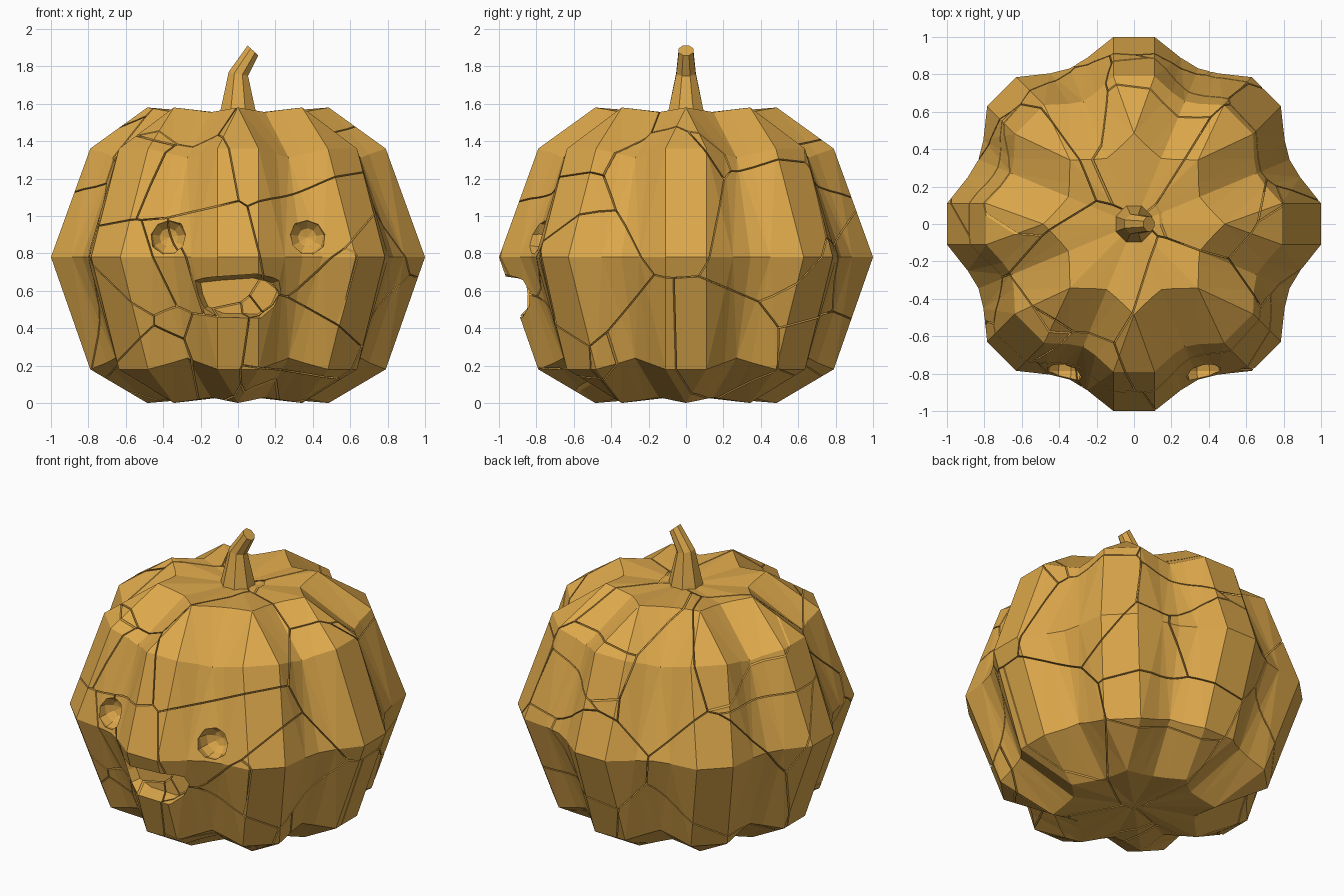
import bpy, bmesh, random
from math import sin, cos, pi
from mathutils import Vector, Matrix

if "Cube" in bpy.data.objects:
    bpy.data.objects.remove(bpy.data.objects["Cube"])

random.seed(11)
mat = bpy.data.materials.new("pumpkin_skin")
mat.diffuse_color = (0.72, 0.39, 0.07, 1)
mat.use_nodes = True
mat.node_tree.nodes["Principled BSDF"].inputs["Base Color"].default_value = mat.diffuse_color


def make(name, bm, coloured=True):
    bmesh.ops.recalc_face_normals(bm, faces=bm.faces[:])
    me = bpy.data.meshes.new(name)
    bm.to_mesh(me)
    bm.free()
    ob = bpy.data.objects.new(name, me)
    bpy.context.collection.objects.link(ob)
    if coloured:
        me.materials.append(mat)
    return ob


def bridge(bm, rings):
    for a, b in zip(rings, rings[1:]):
        n = len(a)
        for i in range(n):
            j = (i + 1) % n
            bm.faces.new((a[i], a[j], b[j], b[i]))


# Ribbed body: ridge radius, ridge half width, ridge z, valley radius, valley z
profile = [(0.485, 0, 0.0, 0.38, 0.03), (0.79, 0.11, 0.18, 0.71, 0.24),
           (1.0, 0.11, 0.78, 0.90, 0.78), (0.79, 0.11, 1.36, 0.71, 1.31),
           (0.485, 0, 1.58, 0.38, 1.555)]
bm = bmesh.new()
rings = []
for r, w, z, vr, vz in profile:
    ridge = Vector((r, w, z))
    valley = Vector((vr * cos(pi / 8), vr * sin(pi / 8), vz))
    mid = ridge.lerp(valley, 0.6)
    mid.x *= 0.988
    flip = lambda v: Vector((v.x, -v.y, v.z))
    rib = [flip(mid), flip(ridge), ridge, mid, valley]
    rings.append([bm.verts.new(Matrix.Rotation(k * pi / 4, 3, 'Z') @ p)
                  for k in range(8) for p in rib])
bridge(bm, rings)
for ring, z in ((rings[0], 0.04), (rings[-1], 1.54)):
    c = bm.verts.new((0, 0, z))
    for i in range(len(ring)):
        bm.faces.new((ring[i], ring[(i + 1) % len(ring)], c))
bmesh.ops.remove_doubles(bm, verts=bm.verts[:], dist=0.0005)
bmesh.ops.triangulate(bm, faces=bm.faces[:])
body = make("pumpkin_body", bm)

# Mouth cutter: tapered smile-shaped prism
smile = [(-0.25, 0.66), (-0.12, 0.675), (0.1, 0.69), (0.23, 0.66), (0.26, 0.6),
         (0.22, 0.51), (0.13, 0.45), (-0.1, 0.455), (-0.2, 0.5), (-0.235, 0.58)]
bm = bmesh.new()
loops = [[bm.verts.new((x * s, y, 0.58 + (z - 0.58) * s)) for x, z in smile]
         for y, s in ((-1.1, 1.0), (-0.9, 1.0), (-0.79, 0.8))]
bridge(bm, loops)
bm.faces.new(loops[0])
bm.faces.new(loops[-1])
cutters = [make("mouth_cutter", bm, False)]

# Eye cutters: low-poly balls pressed into the front
for sx in (-1, 1):
    bm = bmesh.new()
    bmesh.ops.create_uvsphere(bm, u_segments=9, v_segments=6, radius=0.1,
                              matrix=Matrix.Translation((sx * 0.37, -0.785, 0.885))
                              @ Matrix.Rotation(pi / 2, 4, 'X'))
    cutters.append(make("eye_cutter", bm, False))

for c in cutters:
    c.hide_render = True
    c.hide_set(True)
    m = body.modifiers.new("cut", 'BOOLEAN')
    m.object = c
    m.operation = 'DIFFERENCE'
    m.solver = 'EXACT'
dg = bpy.context.evaluated_depsgraph_get()
carved = bpy.data.meshes.new_from_object(body.evaluated_get(dg))
body.modifiers.clear()
for c in cutters:
    bpy.data.objects.remove(c)

# Crack the body into irregular cells with hairline gaps
seeds = []
for _ in range(32):
    a, r = random.uniform(0, 2 * pi), random.uniform(0.45, 0.95)
    seeds.append(Vector((r * cos(a), r * sin(a), random.uniform(0.05, 1.5))))
for cx, cz in ((-0.35, 0.7), (0.5, 0.75), (-0.4, 1.4), (0.3, 0.15)):
    for _ in range(3):
        seeds.append(Vector((cx + random.uniform(-.13, .13), random.uniform(-.85, -.65),
                             cz + random.uniform(-.13, .13))))
gap = 0.0035
out = bmesh.new()
for s in seeds:
    cell = bmesh.new()
    cell.from_mesh(carved)
    bmesh.ops.triangulate(cell, faces=cell.faces[:])
    for t in seeds:
        if t is s or not cell.faces:
            continue
        n = (t - s).normalized()
        bmesh.ops.bisect_plane(cell, geom=cell.verts[:] + cell.edges[:] + cell.faces[:],
                               dist=1e-5, plane_co=(s + t) / 2 - n * gap,
                               plane_no=n, clear_outer=True)
        rim = [e for e in cell.edges if e.is_boundary]
        if rim:
            bmesh.ops.holes_fill(cell, edges=rim, sides=0)
    if cell.faces:
        bmesh.ops.recalc_face_normals(cell, faces=cell.faces[:])
        tmp = bpy.data.meshes.new("cell")
        cell.to_mesh(tmp)
        out.from_mesh(tmp)
        bpy.data.meshes.remove(tmp)
    cell.free()
out.to_mesh(body.data)
out.free()

# Bent stem
bm = bmesh.new()
rings = []
for x, z, r, tilt in ((0, 1.5, 0.115, 0), (0, 1.57, 0.1, 0), (0.002, 1.76, 0.057, 0.2),
                      (0.08, 1.885, 0.042, 0.75)):
    rot = Matrix.Rotation(tilt, 3, 'Y')
    rings.append([bm.verts.new(Vector((x, 0, z)) + rot @ Vector(
        (r * cos((i + .5) * pi / 4), r * sin((i + .5) * pi / 4), 0))) for i in range(8)])
bridge(bm, rings)
bm.faces.new(rings[0])
bm.faces.new(rings[-1])
make("stem", bm)
